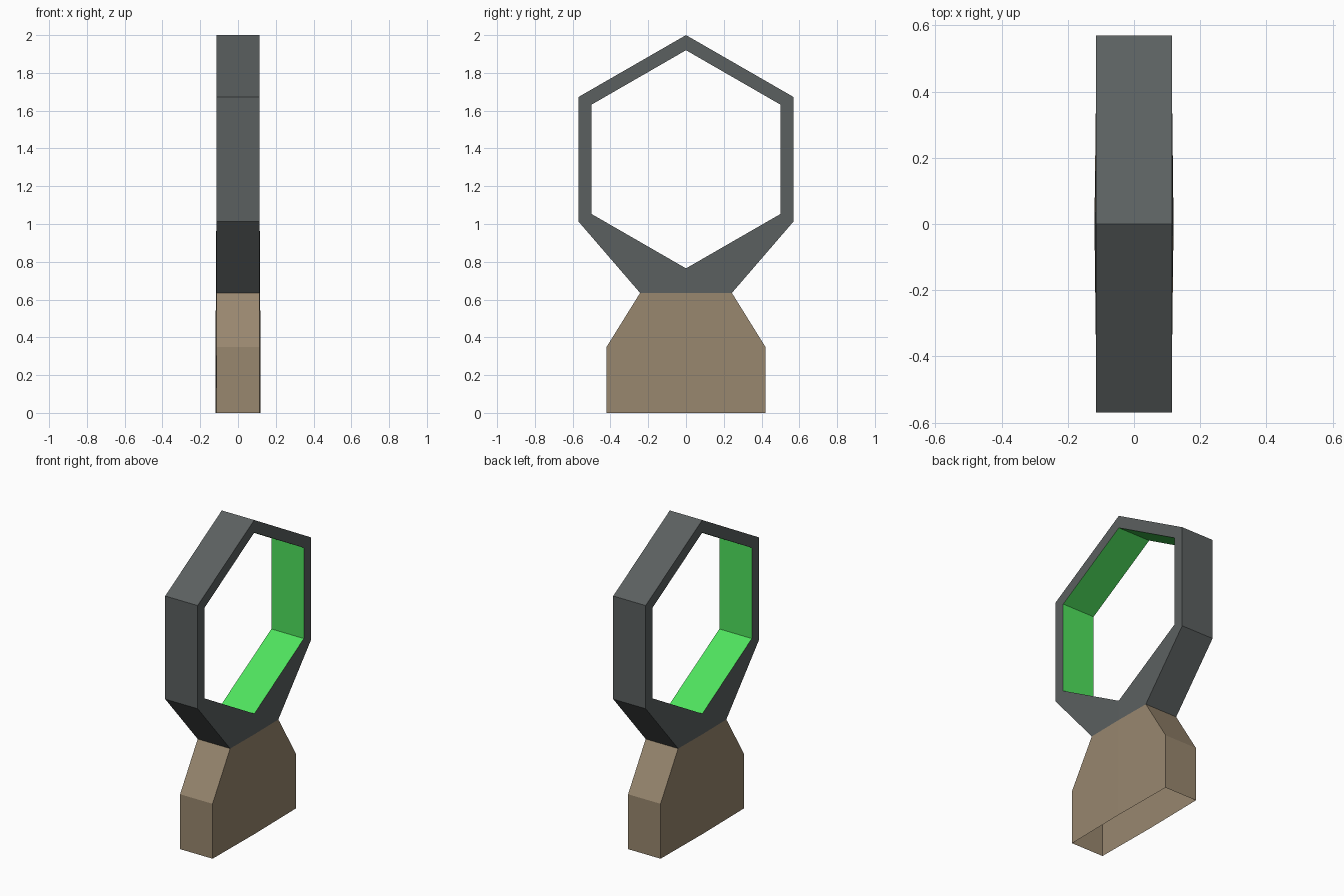
import bpy, bmesh

if "Cube" in bpy.data.objects:
    bpy.data.objects.remove(bpy.data.objects["Cube"])


def material(name, rgb):
    m = bpy.data.materials.new(name)
    m.diffuse_color = (*rgb, 1)
    m.use_nodes = True
    m.node_tree.nodes["Principled BSDF"].inputs["Base Color"].default_value = m.diffuse_color
    return m


grey = material("dark grey", (0.105, 0.117, 0.117))
green = material("bright green", (0.078, 0.76, 0.11))
tan = material("tan", (0.315, 0.242, 0.158))

HALF = 0.1145  # half thickness of the side plates
# slight outward bulge along the centre line, keyed by height
BULGE = {0.765: 0.001, 0.635: 0.003, 0.0: 0.005}


def vert(bm, cache, p, side):
    y, z = p
    x = HALF + (BULGE.get(z, 0) if y == 0 else 0)
    key = (round(y, 4), z, side)
    if key not in cache:
        cache[key] = bm.verts.new((side * x, y, z))
    return cache[key]


def build(name, plates, rims, mats):
    """plates: half outlines (y, z) used on both sides; rims: (path, material index)."""
    bm = bmesh.new()
    cache = {}
    for my in (1, -1):
        for outline in plates:
            for side in (1, -1):
                bm.faces.new([vert(bm, cache, (my * y, z), side) for y, z in outline])
        for path, mi in rims:
            pts = [(my * y, z) for y, z in path]
            for a, b in zip(pts, pts[1:]):
                f = bm.faces.new([vert(bm, cache, a, 1), vert(bm, cache, b, 1),
                                  vert(bm, cache, b, -1), vert(bm, cache, a, -1)])
                f.material_index = mi
    bmesh.ops.recalc_face_normals(bm, faces=bm.faces)
    me = bpy.data.meshes.new(name)
    bm.to_mesh(me)
    bm.free()
    for m in mats:
        me.materials.append(m)
    ob = bpy.data.objects.new(name, me)
    bpy.context.collection.objects.link(ob)


# hexagonal ring with flared neck, green inner lining
outer = [(0, 2.0), (0.57, 1.672), (0.57, 1.014), (0.243, 0.635)]
inner = [(0, 1.92), (0.5, 1.632), (0.5, 1.053), (0, 0.765)]
neck_mid = (0, 0.635)
ring_plates = [[outer[i], outer[i + 1], inner[i + 1], inner[i]] for i in range(2)]
ring_plates.append([outer[2], outer[3], neck_mid, inner[3], inner[2]])
build("hexagon_ring", ring_plates, [(outer, 0), (inner, 1)], [grey, green])

# hollow pedestal, open underneath
side = [(0.243, 0.635), (0.42, 0.35), (0.42, 0.0)]
build("pedestal", [[(0, 0.635)] + side + [(0, 0.0)]], [(side, 0)], [tan])
